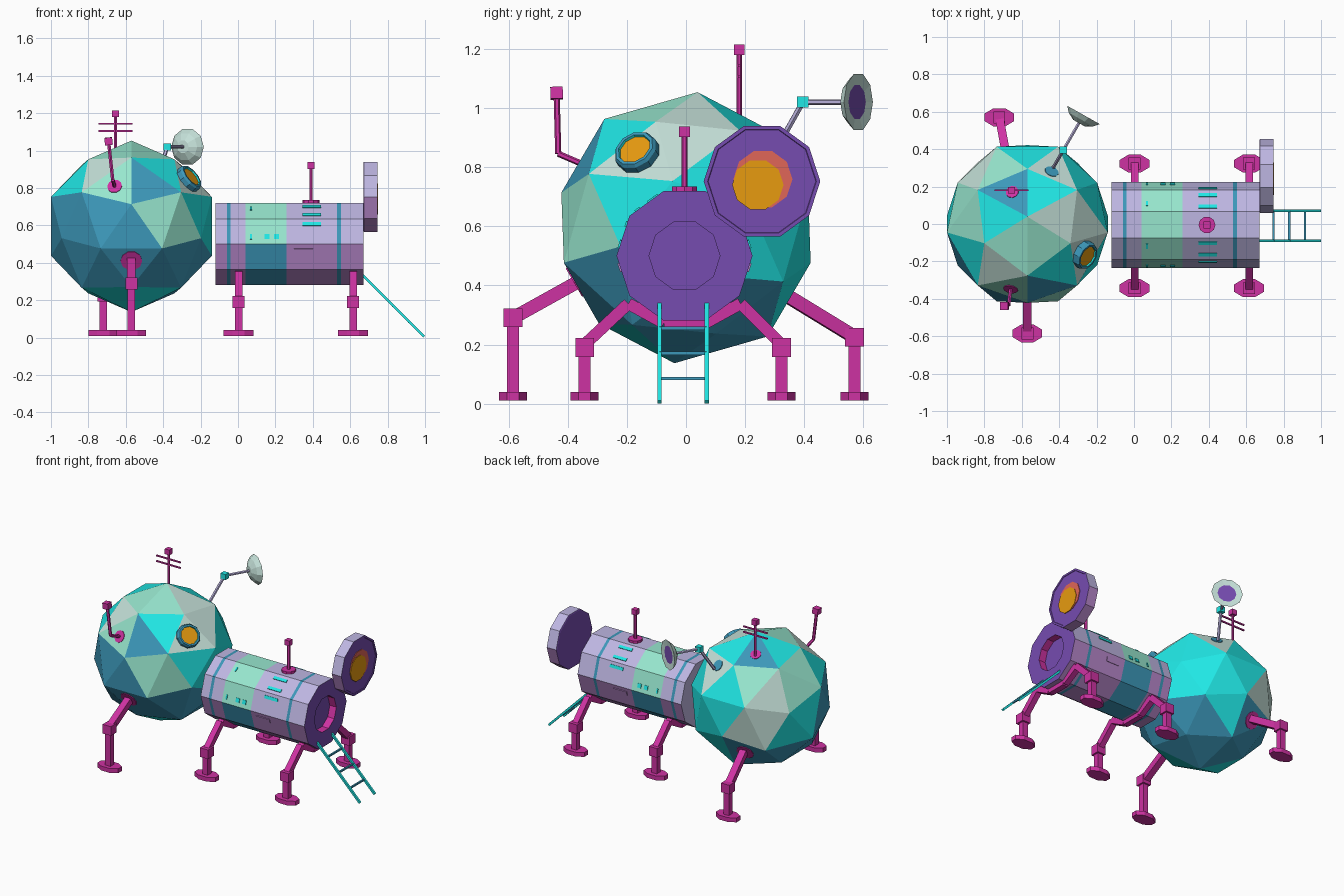
import bpy, bmesh, math
from mathutils import Vector, Matrix
from mathutils.bvhtree import BVHTree

if "Cube" in bpy.data.objects:
    bpy.data.objects.remove(bpy.data.objects["Cube"])

MATS = {}


def colour(name, hexa):
    lin = []
    for i in (0, 2, 4):
        c = int(hexa[i:i + 2], 16) / 255
        lin.append(c / 12.92 if c < 0.04 else ((c + 0.055) / 1.055) ** 2.4)
    m = bpy.data.materials.new(name)
    m.diffuse_color = (*lin, 1)
    m.use_nodes = True
    m.node_tree.nodes["Principled BSDF"].inputs["Base Color"].default_value = m.diffuse_color
    MATS[name] = m


for n, h in dict(magenta="CE32A2", purple="764CB0", lavender="BEB6E2", mauve="B888CC",
                 cyan="22F0EE", mint="97E6CE", pale_grey="C4E0D8", blue="3C98BA",
                 gold="EC9E10", coral="E06659").items():
    colour(n, h)
NAMES = list(MATS)


def finish(name, bm):
    me = bpy.data.meshes.new(name)
    bm.to_mesh(me)
    bm.free()
    for m in MATS.values():
        me.materials.append(m)
    ob = bpy.data.objects.new(name, me)
    bpy.context.collection.objects.link(ob)
    return ob


def lathe(name, origin, axis, profile, n, mats, phase=0.0, sv=1.0, rule=None):
    """Sweep a (distance, radius) profile round an axis; one colour per segment, last one for the end cap."""
    a = Vector(axis).normalized()
    up = Vector((0, 1, 0)) if abs(a.z) > 0.99 else Vector((0, 0, 1))
    v = (up - a * up.dot(a)).normalized()
    u = v.cross(a)
    if isinstance(mats, str):
        mats = [mats] * len(profile)
    bm = bmesh.new()
    rings = []
    for d, r in profile:
        ang = [math.radians(phase) + 2 * math.pi * j / n for j in range(n)]
        rings.append([bm.verts.new(Vector(origin) + a * d + u * r * math.cos(t) + v * r * sv * math.sin(t))
                      for t in ang])
    for i in range(len(rings) - 1):
        for j in range(n):
            k = (j + 1) % n
            f = bm.faces.new((rings[i][j], rings[i][k], rings[i + 1][k], rings[i + 1][j]))
            c = rule(f.calc_center_median(), i) if rule else None
            f.material_index = NAMES.index(c or mats[i])
    bm.faces.new(rings[0][::-1]).material_index = NAMES.index(mats[0])
    bm.faces.new(rings[-1]).material_index = NAMES.index(mats[-1])
    return finish(name, bm)


def beam(name, p0, p1, w, mat, n=4):
    p0, p1 = Vector(p0), Vector(p1)
    r = w / 2 / math.cos(math.pi / n)
    return lathe(name, p0, p1 - p0, [(0, r), ((p1 - p0).length, r)], n, mat, 180 / n)


def cube(name, c, s, mat):
    return beam(name, (c[0], c[1], c[2] - s / 2), (c[0], c[1], c[2] + s / 2), s, mat)


def disc(name, c, axis, r, h, mat, n=10):
    return lathe(name, c, axis, [(-h, r), (h, r)], n, mat)


# Faceted ball: dodecahedron corners plus a raised point on each of its faces
BALL = Vector((-0.57, 0, 0.595))
g = (1 + 5 ** 0.5) / 2
S = (-1, 1)
pts = [Vector((a, b, c)).normalized() * 0.46 for a in S for b in S for c in S]
for a in S:
    for b in S:
        for k in range(3):
            p, q = [0, a / g, b * g], [0, a * g, b]
            pts.append(Vector(p[k:] + p[:k]).normalized() * 0.46)
            pts.append(Vector(q[k:] + q[:k]).normalized() * 0.438)
tilt = Matrix.Rotation(math.radians(16), 3, 'X')
bm = bmesh.new()
for p in pts:
    bm.verts.new(BALL + tilt @ p)
bmesh.ops.convex_hull(bm, input=bm.verts[:])
bm.normal_update()

# Patchwork colours: each facet takes the nearest patch (view direction, then right and up offsets)
PATCHES = {
    (0, -1, 0): [(-.65, .55, "cyan"), (-.35, .75, "pale_grey"), (-.2, .5, "mint"), (.05, .78, "pale_grey"),
                 (.25, .6, "blue"), (-.85, .15, "blue"), (0, .1, "blue"), (-.4, .2, "blue"), (.45, .3, "mint"),
                 (-.5, -.3, "blue"), (.4, -.2, "blue"), (.75, .2, "mint"), (.85, -.1, "cyan"),
                 (-.15, -.88, "cyan"), (-.3, -.65, "blue"), (.2, -.6, "blue"), (.6, -.6, "blue")],
    (1, 0, 0): [(-.46, .73, "cyan"), (-.7, .45, "mint"), (-.1, .6, "pale_grey"), (.2, .75, "cyan"),
                (-.6, .2, "cyan"), (-.7, -.3, "blue"), (.6, -.2, "cyan"), (.5, -.7, "blue")],
    (0, 0, 1): [(-.3, .65, "mint"), (.1, .65, "pale_grey"), (-.6, .4, "cyan"), (.15, .3, "cyan"),
                (.4, .35, "pale_grey"), (-.05, -.1, "mint"), (-.45, 0, "pale_grey"), (.75, .4, "cyan")],
    (-1, 1, .65): [(-.4, .65, "blue"), (.3, .7, "cyan"), (.4, .4, "mint"), (-.6, 0, "cyan"),
                   (-.2, .1, "pale_grey"), (.2, -.3, "cyan"), (-.3, -.4, "pale_grey"), (.7, .1, "mint"),
                   (0, -.8, "blue")],
    (1, 1, -.65): [(-.4, .5, "cyan"), (.2, .7, "cyan"), (-.1, -.2, "blue"), (.6, .1, "cyan"),
                   (.2, -.8, "blue"), (-.6, -.4, "blue")]}
seeds = []
for view, items in PATCHES.items():
    w = Vector(view).normalized()
    right = Vector((1, 0, 0)) if w.z == 1 else Vector((-w.y, w.x, 0)).normalized()
    for a, b, c in items:
        seeds.append((right * a + w.cross(right) * b + w * math.sqrt(max(0, 1 - a * a - b * b)), c))
for f in bm.faces:
    d = (f.calc_center_median() - BALL).normalized()
    f.material_index = NAMES.index(max(seeds, key=lambda s: s[0].dot(d))[1])
TREE = BVHTree.FromBMesh(bm)
finish("faceted_ball", bm)


def ball_mount(name, p, r, mat):
    """Flat round plate lying on the ball facet nearest to p."""
    hit, nrm, _, _ = TREE.find_nearest(Vector(p))
    disc(name, hit, nrm, r, 0.004, mat)


# Ten-sided cabin with painted bands, panel and a recessed doorway
def cabin_rule(c, i):
    if i > 6:
        return None
    if i in (1, 5):
        return "blue"
    if i == 3:
        return "mint" if c.z > 0.5 else "blue"
    return "lavender" if c.z > 0.5 else "mauve"


xs = (-0.12, -0.06, -0.04, 0.04, 0.26, 0.53, 0.55, 0.67)
CAB = Vector((0, -0.005, 0.5))
lathe("cabin", CAB, (1, 0, 0), [(x, 0.23) for x in xs] + [(0.67, 0.12), (0.62, 0.12)], 10,
      ["lavender"] * 7 + ["purple", "magenta", "purple"], rule=cabin_rule)

# Round hatch swung open, with a painted emblem of two discs
HAT = Vector((0, 0.257, 0.752))
lathe("hatch", HAT, (1, 0, 0), [(0.67, 0.19), (0.673, 0.197), (0.735, 0.197), (0.745, 0.197), (0.745, 0.184),
                                (0.742, 0.182)], 10, ["purple", "lavender", "lavender", "purple", "purple", "purple"],
      rule=lambda c, i: "mauve" if i in (1, 2) and c.z < 0.74 else None)
disc("hatch_coral_disc", HAT + Vector((0.743, 0.003, 0.007)), (1, 0, 0), 0.1, 0.003, "coral")
disc("hatch_gold_disc", HAT + Vector((0.746, -0.014, -0.012)), (1, 0, 0), 0.087, 0.003, "gold")

# Cabin vents, lamps and handle plates, on both sides
for s in S:
    for ang, x, off, half, sv, mat in (
            [(54, 0.395, 0.039, 0.05, 0.2, "cyan"), (54, 0.395, -0.037, 0.05, 0.2, "cyan"),
             (18, 0.395, 0.041, 0.05, 0.2, "cyan")]
            + [(18, x, -0.03, 0.0135, 1, "cyan") for x in (0.155, 0.205)]
            + [(18, 0.07, -0.03, 0.005, 3, "cyan"), (54, 0.07, 0.02, 0.005, 3, "cyan"),
               (-18, 0.35, 0.03, 0.05, 0.3, "mauve")]):
        t = math.radians(ang)
        nrm = Vector((0, s * math.cos(t), math.sin(t)))
        tan = Vector((0, -s * math.sin(t), math.cos(t)))
        lathe("cabin_plate", CAB + Vector((x, 0, 0)) + nrm * 0.2187 + tan * off, nrm,
              [(-0.003, half * 2 ** 0.5), (0.005, half * 2 ** 0.5)], 4, mat, 45, sv)


# Legs: foot pad, post, knee and struts
def lower_leg(name, x, y, knee):
    lathe(name + "_foot", (x, y, 0.01), (0, 0, 1), [(0, 0.086), (0.03, 0.086)], 8, "magenta", 22.5, 0.6)
    beam(name + "_post", (x, y, 0.03), (x, y, knee), 0.04, "magenta")
    cube(name + "_knee", (x, y, knee), 0.063, "magenta")


for x in (0.003, 0.615):
    for s in S:
        y = -0.01 + s * 0.333
        lower_leg("cabin_leg", x, y, 0.19)
        path = [(x, y, 0.2), (x, -0.005 + s * 0.19, 0.338), (x, -0.005 + s * 0.07, 0.272), (x, -0.005, 0.272)]
        for p, q in zip(path, path[1:]):
            beam("cabin_leg_strut", p, q, 0.04, "magenta")
for x, y, knee, top in ((-0.57, -0.585, 0.29, Vector((-0.57, -0.36, 0.415))),
                        (-0.72, 0.57, 0.225, Vector((-0.67, 0.3, 0.39)))):
    lower_leg("ball_leg", x, y, knee)
    beam("ball_leg_strut", (x, y, knee), top, 0.045, "magenta")
    ball_mount("ball_leg_mount", BALL + (top - BALL) * 1.2, 0.058, "magenta")

# Boarding ladder
for y in (-0.09, 0.07):
    beam("ladder_rail", (0.665, y, 0.335), (0.995, y, 0.005), 0.014, "cyan")
for x in (0.745, 0.83, 0.915):
    beam("ladder_rung", (x, -0.09, 1 - x), (x, 0.07, 1 - x), 0.011, "blue")

# Cabin mast
disc("cabin_mast_base", (0.39, -0.005, 0.725), (0, 0, 1), 0.045, 0.01, "magenta")
beam("cabin_mast", (0.39, -0.005, 0.72), (0.39, -0.005, 0.91), 0.018, "magenta", 6)
cube("cabin_mast_tip", (0.39, -0.005, 0.92), 0.036, "magenta")

# Top mast with two cross bars
T = (-0.655, 0.18)
ball_mount("top_mast_base", (*T, 0.985), 0.035, "magenta")
beam("top_mast", (*T, 0.96), (*T, 1.19), 0.015, "magenta", 6)
cube("top_mast_tip", (*T, 1.197), 0.036, "magenta")
for z in (1.105, 1.143):
    beam("top_mast_bar", (-0.747, T[1], z), (-0.563, T[1], z), 0.009, "magenta")

# Bent side antenna
A = [Vector((-0.66, -0.35, 0.81)), Vector((-0.67, -0.432, 0.845)), Vector((-0.69, -0.437, 1.03))]
ball_mount("side_antenna_base", A[0], 0.04, "magenta")
for p, q in zip(A, A[1:]):
    beam("side_antenna_rod", p, q, 0.018, "magenta", 6)
beam("side_antenna_tip", A[2], A[2] + (A[2] - A[1]).normalized() * 0.04, 0.042, "magenta")

# Dish on a jointed arm
D0, D1, DC = Vector((-0.43, 0.305, 0.86)), Vector((-0.378, 0.395, 1.02)), Vector((-0.27, 0.583, 1.02))
axis = Vector((0.49, 0.87, 0))
ball_mount("dish_arm_base", D0 + Vector((0, 0, 0.04)), 0.038, "blue")
beam("dish_lower_arm", D0, D1, 0.018, "lavender", 6)
cube("dish_joint", D1, 0.038, "cyan")
beam("dish_upper_arm", D1, DC - axis * 0.04, 0.016, "lavender", 6)
lathe("dish", DC - axis * 0.05, axis, [(0, 0.035), (0.022, 0.075), (0.05, 0.1), (0.045, 0.06)], 10,
      ["pale_grey"] * 3 + ["purple"])

# Porthole with gold glass
P = Vector((0.315, -0.17, 0.26)).normalized()
lathe("porthole", BALL + P * 0.36, P, [(0, 0.077), (0.085, 0.077), (0.097, 0.07), (0.097, 0.059), (0.088, 0.057)], 10,
      ["blue", "blue", "blue", "cyan", "gold"])
